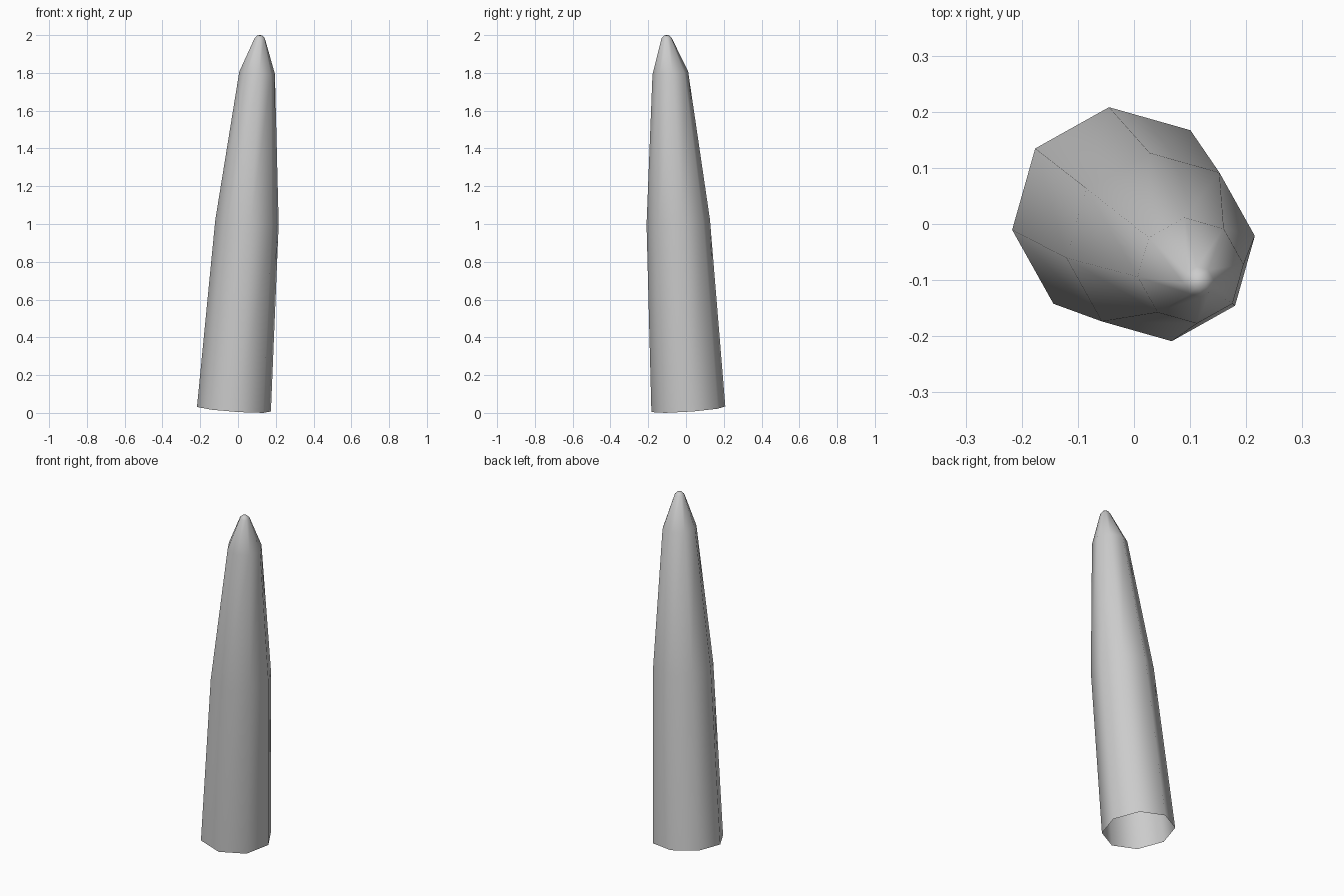
import bpy, bmesh, math

if "Cube" in bpy.data.objects:
    bpy.data.objects.remove(bpy.data.objects["Cube"])

SIDES = 8
TWIST = math.radians(6.7)
SLOPE = 0.07  # rings lean with the gently slanted axis

# Cross-sections: centre x, y, z and radius
RINGS = [
    (-0.0215, 0.0125, 0.0195, 0.197),
    (0.0475, -0.041, 1.01, 0.169),
    (0.101, -0.083, 1.80, 0.095),
    (0.1155, -0.103, 1.984, 0.027),
    (0.116, -0.104, 1.999, 0.012),
]


def add_ring(bm, cx, cy, cz, r):
    verts = []
    for i in range(SIDES):
        a = TWIST + math.tau * i / SIDES
        dx, dy = r * math.cos(a), r * math.sin(a)
        verts.append(bm.verts.new((cx + dx, cy + dy, cz + SLOPE * (dy - dx))))
    return verts


# Tapered spike with an open base
bm = bmesh.new()
rings = [add_ring(bm, *ring) for ring in RINGS]
for low, high in zip(rings, rings[1:]):
    for i in range(SIDES):
        j = (i + 1) % SIDES
        bm.faces.new((low[i], low[j], high[j], high[i]))

# Small cap closing the tip
bm.faces.new(rings[-1])
for f in bm.faces:
    f.smooth = True

mesh = bpy.data.meshes.new("spike")
bm.to_mesh(mesh)
bm.free()
spike = bpy.data.objects.new("spike", mesh)
bpy.context.collection.objects.link(spike)
